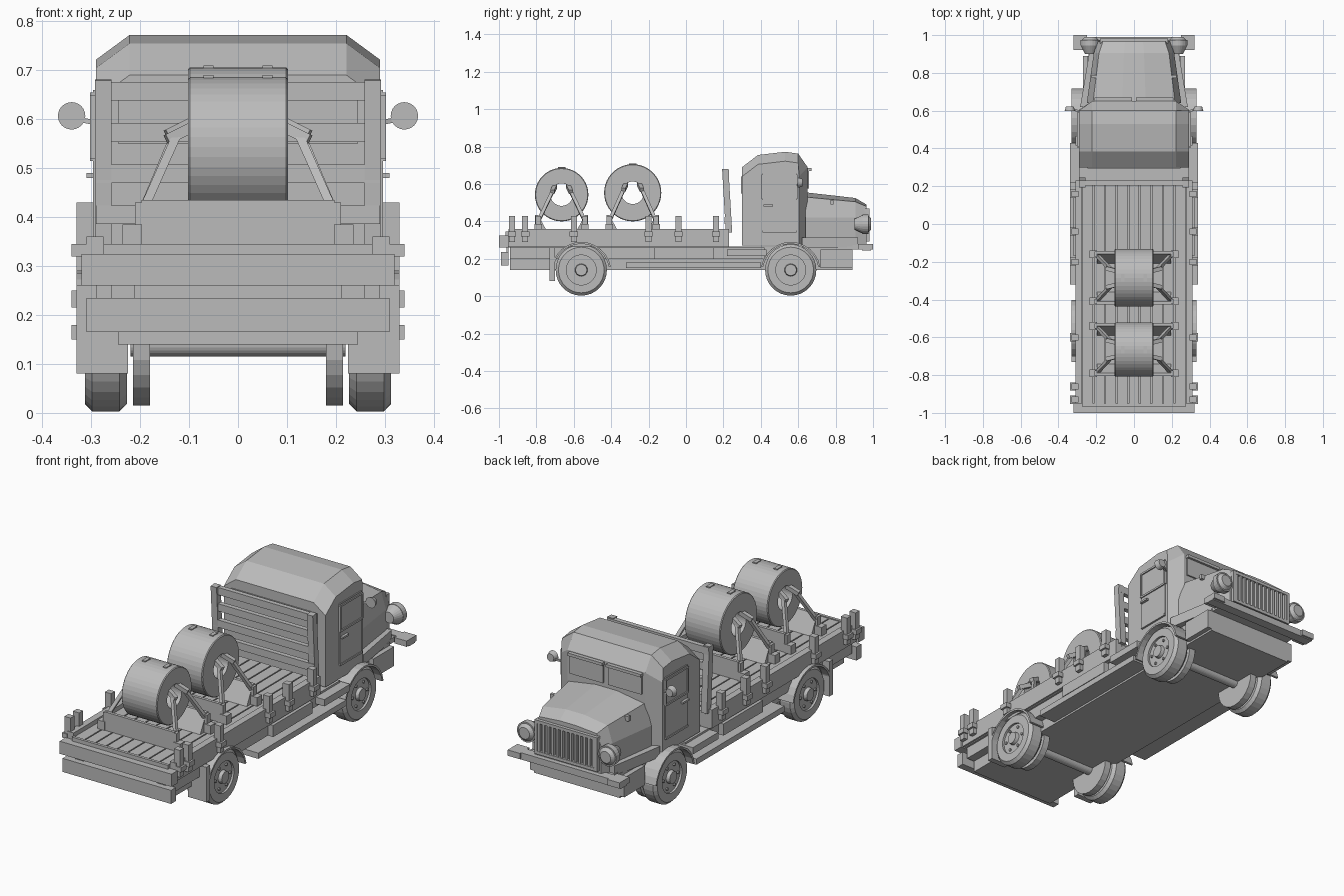
import bpy, bmesh, math
from mathutils import Vector

if "Cube" in bpy.data.objects:
    bpy.data.objects.remove(bpy.data.objects["Cube"], do_unlink=True)

GREY = (.5, .5, .5, 1)
material = bpy.data.materials.new("plain_grey")
material.use_nodes = True
material.diffuse_color = GREY
material.node_tree.nodes["Principled BSDF"].inputs["Base Color"].default_value = GREY

SIDES = {"right": 1, "left": -1}
AXLES = {"rear": -.56, "front": .56}
HUB_HEIGHT = .14
BED_BACK, BED_FRONT, DECK = -.95, .23, .34
CAB_BACK, CAB_FRONT, CAB_FLOOR = .3, .65, .27


def skin(name, rings, closed=False):
    """Skin a row of equal-length point rings; cap the ends unless closed."""
    bm = bmesh.new()
    rows = [[bm.verts.new(point) for point in ring] for ring in rings]
    following = rows[1:] + rows[:1] if closed else rows[1:]
    for here, there in zip(rows, following):
        for j in range(len(here)):
            bm.faces.new((here[j - 1], here[j], there[j], there[j - 1]))
    if not closed:
        bm.faces.new(rows[0])
        bm.faces.new(rows[-1])
    bmesh.ops.recalc_face_normals(bm, faces=bm.faces)
    mesh = bpy.data.meshes.new(name)
    bm.to_mesh(mesh)
    bm.free()
    mesh.materials.append(material)
    part = bpy.data.objects.new(name, mesh)
    bpy.context.collection.objects.link(part)


def rectangle(u, v):
    return [(u[0], v[0]), (u[1], v[0]), (u[1], v[1]), (u[0], v[1])]


def box(name, x, y, z):
    skin(name, [[(a, depth, b) for a, b in rectangle(x, z)] for depth in y])


def beam(name, half, y, z):
    """A box centred across the width."""
    box(name, (-half, half), y, z)


def pair(name, x, y, z):
    """The same box on both sides."""
    for side, s in SIDES.items():
        box(f"{side}_{name}", [s * value for value in x], y, z)


def around(value, half):
    return value - half, value + half


def circle(centre, along, radius, axis, sides):
    points = []
    for i in range(sides):
        turn = math.tau * i / sides
        u, v = radius * math.cos(turn), radius * math.sin(turn)
        points.append(Vector(centre) + Vector((along, u, v) if axis == "x" else (u, along, v)))
    return points


def disc(name, centre, along, radii, axis="x", sides=24):
    skin(name, [circle(centre, a, r, axis, sides) for a, r in zip(along, radii)])


def band(name, centre, along, hole, radius, bevel, sides):
    """A hollow roller with bevelled rims, lying along x."""
    a, b = along
    outline = [(a, hole), (a, radius - bevel), (a + bevel, radius),
               (b - bevel, radius), (b, radius - bevel), (b, hole)]
    skin(name, [circle(centre, x, r, "x", sides) for x, r in outline], closed=True)


def bar(name, start, end, width):
    start, end = Vector(start), Vector(end)
    across = (end - start).cross(Vector((0, 1, 0))).normalized() * width / 2
    over = across.cross((end - start).normalized())
    skin(name, [[p + across + over, p - across + over, p - across - over, p + across - over]
                for p in (start, end)])


# Chassis, bumpers and running boards
beam("chassis", .245, y=(-.94, .89), z=(.14, .265))
beam("rear_lower_beam", .31, y=(-.99, BED_BACK), z=(.165, .235))
beam("rear_upper_beam", .32, y=(-1, BED_BACK), z=(.26, .325))
beam("front_bumper", .32, y=(.94, .99), z=(.245, .28))
beam("bumper_mount", .24, y=(.86, .95), z=(.25, .275))
pair("bumper_end", x=(.25, .32), y=(.92, 1), z=(.25, .28))
pair("tail_lamp", x=(.21, .26), y=(-.96, BED_BACK), z=(.23, .26))
pair("frame_rail", x=(.24, .29), y=(-.94, .42), z=(.2, .26))
pair("running_board", x=(.24, .34), y=(-.32, .4), z=(.15, .18))
pair("side_tank", x=(.24, .32), y=(-.17, .15), z=(.2, .26))
pair("cab_step", x=(.24, .34), y=(.22, .43), z=(.215, .25))
pair("front_skirt", x=(.24, .27), y=(.72, .89), z=(.15, .25))
pair("mudflap", x=(.225, .33), y=(-.73, -.7), z=(.08, .26))

# Wheels, axles and fenders
for end, y in AXLES.items():
    hub = Vector((0, y, HUB_HEIGHT))
    disc(f"{end}_axle", hub, around(0, .22), (.025, .025))
    for side, s in SIDES.items():
        name = f"{end}_{side}"
        outer = Vector((s * .27, y, HUB_HEIGHT))
        band(f"{name}_tyre", outer, around(0, .043), .08, .137, .015, sides=32)
        disc(f"{name}_rim", outer, around(0, .032), (.09, .09))
        disc(f"{name}_hub", outer, (0, s * .05), (.04, .03))
        disc(f"{name}_inner_wheel", hub, (s * .18, s * .215), (.125, .125))
        for i, bolt in enumerate(circle(outer, s * .03, .06, "x", sides=6)):
            disc(f"{name}_bolt_{i}", bolt, (0, s * .01), (.007, .007), sides=6)
        arch = []
        for step in range(13):
            turn = math.radians(10 + 160 * step / 12)
            arch.append([(s * x, y + r * math.cos(turn), .13 + r * math.sin(turn))
                         for x, r in rectangle((.225, .33), (.15, .16))])
        skin(f"{name}_fender", arch)

# Flat bed with planks, side rails and stakes
BED = (BED_BACK, BED_FRONT)
beam("bed_base", .3, y=BED, z=(.26, DECK - .01))
PLANKS = 9
pitch = .55 / PLANKS
for i in range(PLANKS):
    middle = (i - (PLANKS - 1) / 2) * pitch
    box(f"deck_plank_{i}", x=around(middle, pitch / 2 - .003), y=BED, z=(.32, DECK))
pair("side_rail", x=(.275, .31), y=BED, z=(.265, .36))
beam("tail_rail", .275, y=(-.965, BED_BACK), z=(.32, .345))
for i, y in enumerate((-.93, -.86, -.6, -.2, -.04, .16)):
    pair(f"stake_{i}", x=(.295, .33), y=around(y, .016), z=(.29, .43))
    pair(f"stake_clip_{i}", x=(.31, .34), y=around(y, .022), z=(.32, .345))

# Headboard rack behind the cab
for side, s in SIDES.items():
    bar(f"{side}_rack_post", (s * .275, BED_FRONT, DECK), (s * .275, BED_FRONT - .02, .68), .034)
for i in range(4):
    beam(f"rack_slat_{i}", .29, y=(.205, BED_FRONT), z=around(.405 + i * .084, .019))

# Two coils on cradles, each with four struts
for coil, y, z in (("back_coil", -.665, .543), ("forward_coil", -.285, .553)):
    radius = z - .4
    band(coil, (0, y, z), around(0, .102), .06, radius, .004, sides=44)
    for strap, s in SIDES.items():
        box(f"{coil}_{strap}_strap", x=around(s * .06, .01), y=around(y, .02),
            z=around(z + radius, .004))
    for end, e in (("rear", -1), ("front", 1)):
        foot = y + e * .125
        wedge = [(foot + e * .016, DECK), (foot + e * .016, .435), (foot, .435), (foot - e * .05, DECK)]
        skin(f"{coil}_{end}_cradle", [[(x, *point) for point in wedge] for x in (-.197, .197)])
        for side, s in SIDES.items():
            name = f"{coil}_{end}_{side}"
            box(f"{name}_foot", x=around(s * .216, .02), y=around(foot, .02), z=(DECK, .385))
            box(f"{name}_lug", x=around(s * .2, .01), y=around(foot, .014), z=(.38, .43))
            top = Vector((s * .125, y + e * .045, z + .025))
            bar(f"{name}_strut", (s * .2, foot, .4), top, .018)
            reach = Vector((s * .02, e * .005, -.01))
            bar(f"{name}_hook", top + reach, top - reach * 2, .022)

# Cab skinned across its width, with lower roof edges and set-back front corners
roof = [(CAB_BACK, .69), (.385, .755), (.53, .772), (.6, .762), (CAB_FRONT, .69)]
floor = [(CAB_FRONT, CAB_FLOOR), (CAB_BACK, CAB_FLOOR)]
middle = roof + floor
edge = [(min(y, .605), z - .05) for y, z in roof] + [(min(y, .605), z) for y, z in floor]
skin("cab", [[(x, y, z) for y, z in profile] for x, profile in
             ((-.29, edge), (-.222, middle), (.222, middle), (.29, edge))])
beam("rear_window", .245, y=around(CAB_BACK, .005), z=(.55, .64))

# Doors, windscreen and mirrors
DOOR = (.41, .59)
pair("door", x=(.28, .296), y=DOOR, z=(.345, .66))
pair("door_sill", x=(.28, .3), y=DOOR, z=(.34, .35))
pair("door_handle", x=(.29, .31), y=(.415, .465), z=(.48, .49))
for edge_name, z in (("sill", .52), ("head", .65)):
    pair(f"door_window_{edge_name}", x=(.29, .302), y=DOOR, z=around(z, .005))
for edge_name, y in zip(("rear", "front"), DOOR):
    pair(f"door_window_{edge_name}", x=(.29, .302), y=around(y, .005), z=(.52, .65))
pair("windscreen", x=(.015, .205), y=around(CAB_FRONT, .008), z=(.575, .675))
pair("windscreen_visor", x=(.01, .21), y=(CAB_FRONT - .01, CAB_FRONT + .02), z=(.67, .685))
for side, s in SIDES.items():
    disc(f"{side}_mirror", (s * .34, .61, .607), around(0, .013), (.028, .02), "y")
    bar(f"{side}_mirror_arm", (s * .28, .59, .59), (s * .325, .61, .6), .01)


# Hood skinned along its length, with a lower apron
def hood_section(y, width, shoulder, crown):
    half = [(width, CAB_FLOOR), (width, .42), (width * .87, shoulder), (width * .25, crown)]
    return [(x, y, z) for x, z in half] + [(-x, y, z) for x, z in reversed(half)]


skin("hood", [hood_section(CAB_FRONT - .01, .25, .53, .555),
              hood_section(.905, .213, .505, .525),
              hood_section(.965, .19, .48, .49)])
skin("hood_apron", [[(x, y, z) for x, z in rectangle((-half, half), (.26, .315))]
                    for y, half in ((.62, .285), (.92, .235))])
pair("hood_latch", x=(.195, .225), y=around(.78, .008), z=(.49, .515))

# Grille and headlights
for i in range(13):
    beam_x = (i - 6) * .026
    box(f"grille_bar_{i}", x=around(beam_x, .006), y=(.96, .98), z=(.3, .46))
for edge_name, z in (("bottom", .3), ("top", .46)):
    beam(f"grille_{edge_name}", .18, y=(.955, .982), z=around(z, .008))
pair("grille_side", x=(.165, .18), y=(.955, .982), z=(.3, .46))
for side, s in SIDES.items():
    lamp = (s * .232, .945, .385)
    disc(f"{side}_headlight_shell", lamp, (-.045, 0), (.028, .05), "y")
    disc(f"{side}_headlight_rim", lamp, (0, .03), (.052, .052), "y")
    disc(f"{side}_headlight_lens", lamp, (.03, .045), (.045, .03), "y")
